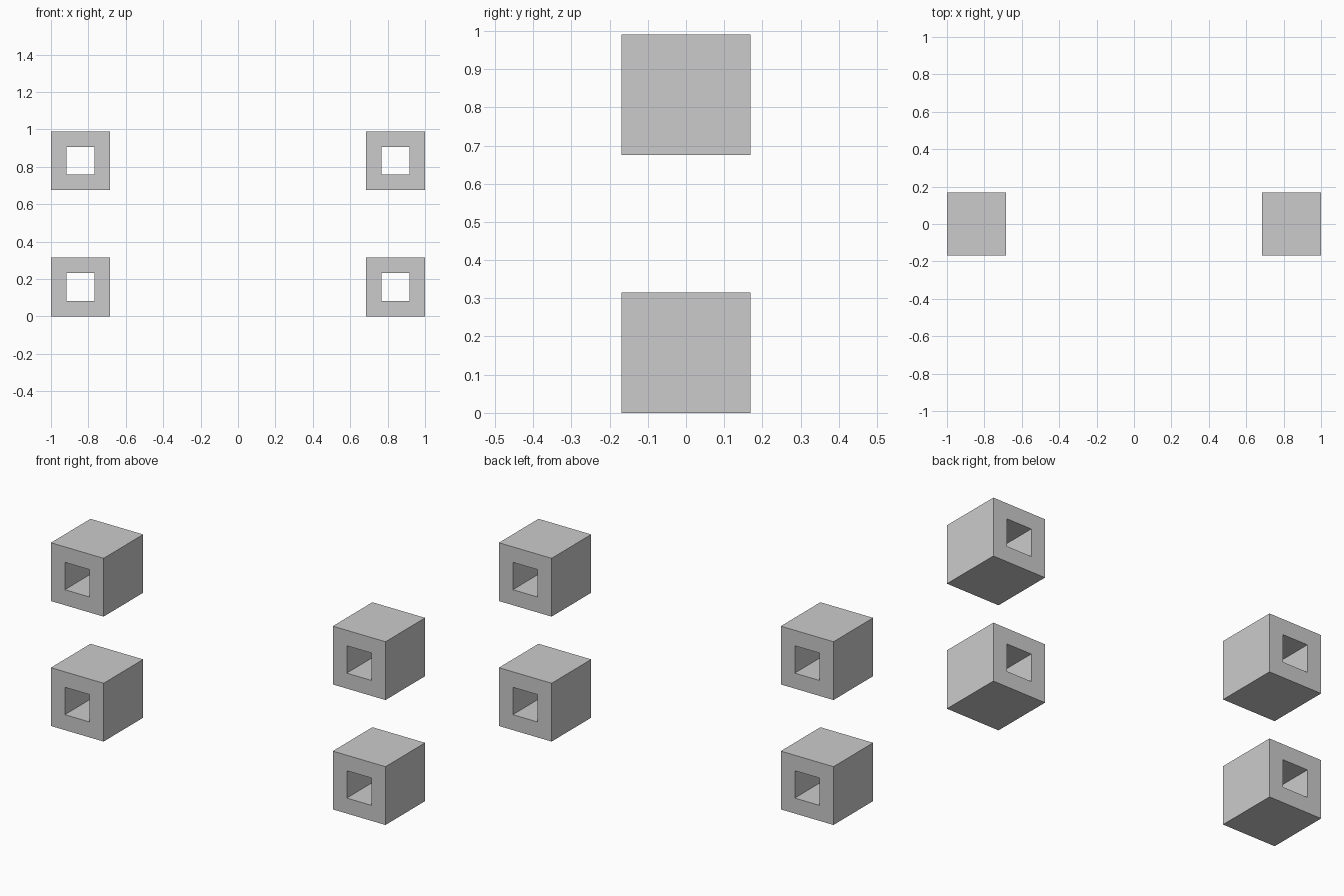
import bpy, bmesh

if "Cube" in bpy.data.objects:
    bpy.data.objects.remove(bpy.data.objects["Cube"])

SIZE = 0.315      # outer width and height
HOLE = 0.148      # square bore
DEPTH = 0.338     # front to back


def square_tube(name, x, z):
    """Square block with a square bore running front to back."""
    bm = bmesh.new()
    rings = []
    for y in (-DEPTH / 2, DEPTH / 2):
        for s in (SIZE / 2, HOLE / 2):
            rings.append([bm.verts.new((cx * s, y, cz * s))
                          for cx, cz in ((-1, -1), (1, -1), (1, 1), (-1, 1))])
    front_out, front_in, back_out, back_in = rings
    # front rim, outer walls, back rim, bore walls
    for a, b in ((front_out, front_in), (back_out, front_out),
                 (back_in, back_out), (front_in, back_in)):
        for i in range(4):
            j = (i + 1) % 4
            bm.faces.new((a[i], a[j], b[j], b[i]))
    bmesh.ops.recalc_face_normals(bm, faces=bm.faces)
    mesh = bpy.data.meshes.new(name)
    bm.to_mesh(mesh)
    bm.free()
    obj = bpy.data.objects.new(name, mesh)
    obj.location = (x, 0, z)
    bpy.context.collection.objects.link(obj)


# four corner blocks
for level, z in (("lower", SIZE / 2), ("upper", 0.99 - SIZE / 2)):
    for side, sx in (("left", -1), ("right", 1)):
        square_tube(f"{level}_{side}_block", sx * (1 - SIZE / 2), z)
